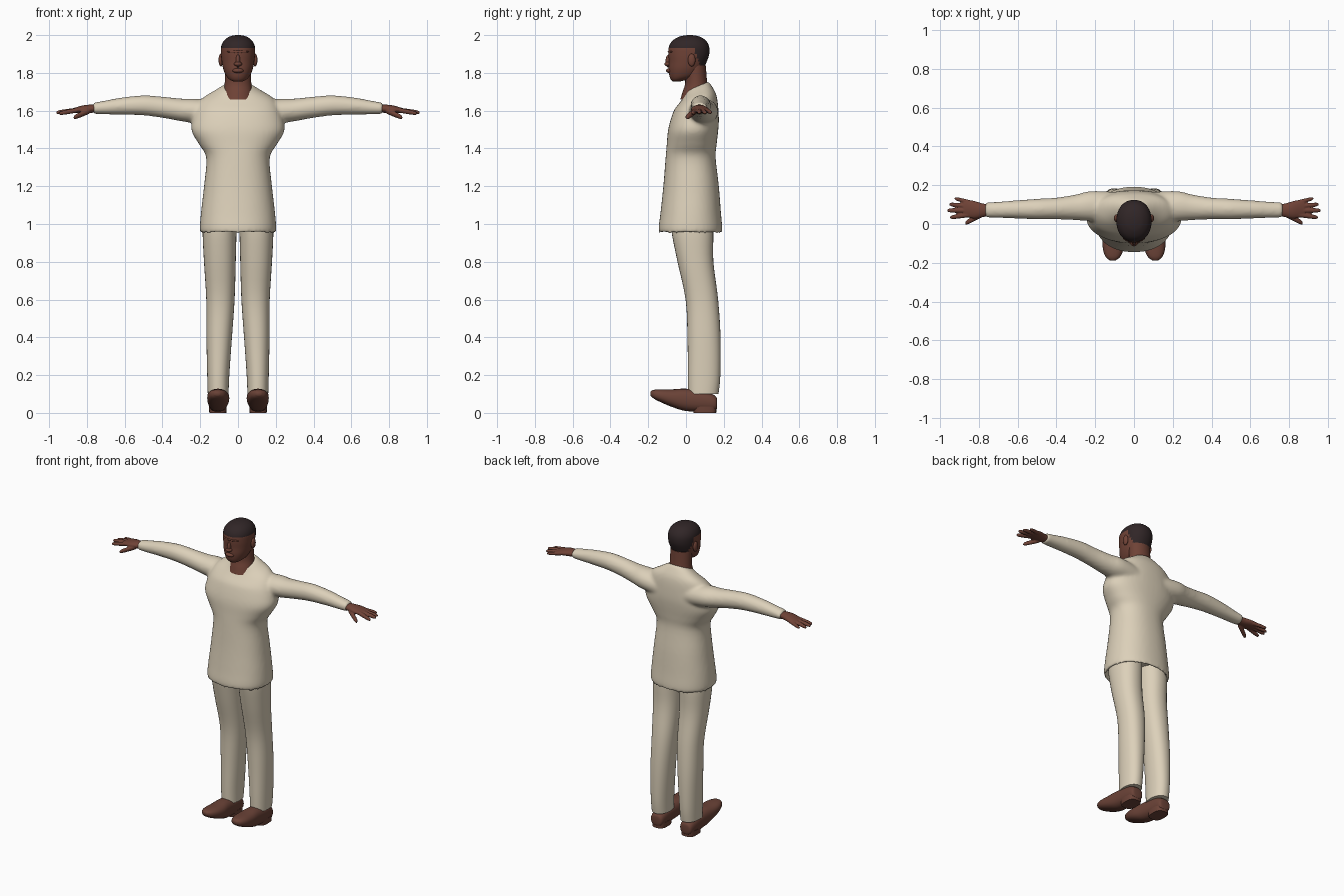
import bpy, bmesh, math
from mathutils import Matrix, Vector

if "Cube" in bpy.data.objects:
    bpy.data.objects.remove(bpy.data.objects["Cube"])


def material(name, rgb):
    m = bpy.data.materials.new(name)
    m.diffuse_color = (*rgb, 1)
    m.use_nodes = True
    m.node_tree.nodes["Principled BSDF"].inputs["Base Color"].default_value = m.diffuse_color
    return m


CREAM = material("cream cloth", (0.72, 0.635, 0.49))
SKIN = material("brown skin", (0.16, 0.055, 0.037))
HAIR = material("dark hair", (0.03, 0.019, 0.02))
LEATHER = material("brown leather", (0.145, 0.055, 0.038))


def spline(rows, steps):
    """Smooth curve through the section rows."""
    out = []
    for i in range(len(rows) - 1):
        p = [rows[max(0, min(len(rows) - 1, i + k))] for k in (-1, 0, 1, 2)]
        for s in range(steps):
            t = s / steps
            out.append([0.5 * (2 * b + (c - a) * t + (2 * a - 5 * b + 4 * c - d) * t * t
                               + (3 * b - a - 3 * c + d) * t ** 3) for a, b, c, d in zip(*p)])
    return out + [list(rows[-1])]


def loft(bm, axis, rows, n=32, steps=4, power=2.0, side=1):
    """Rows are (position, a_min, a_max, b_min, b_max) in the two other axes."""
    rings = []
    for t, a0, a1, b0, b1 in spline(rows, steps):
        ring = []
        for k in range(n):
            c, s = math.cos(2 * math.pi * k / n), math.sin(2 * math.pi * k / n)
            a = (a0 + a1) / 2 + (a1 - a0) / 2 * math.copysign(abs(c) ** (2 / power), c)
            b = (b0 + b1) / 2 + (b1 - b0) / 2 * math.copysign(abs(s) ** (2 / power), s)
            co = {"x": (t, a, b), "y": (a, t, b), "z": (a, b, t)}[axis]
            ring.append(bm.verts.new((co[0] * side, co[1], co[2])))
        rings.append(ring)
    for r, q in zip(rings, rings[1:]):
        for k in range(n):
            bm.faces.new((r[k], r[(k + 1) % n], q[(k + 1) % n], q[k]))
    bm.faces.new(rings[0])
    bm.faces.new(rings[-1])


def ball(bm, centre, radii):
    mat = Matrix.Translation(centre) @ Matrix.Diagonal((*radii, 1))
    bmesh.ops.create_uvsphere(bm, u_segments=16, v_segments=10, radius=1, matrix=mat)


def finish(bm, name, mats, voxel=0, mirror=False, relax=4):
    bmesh.ops.recalc_face_normals(bm, faces=bm.faces[:])
    me = bpy.data.meshes.new(name)
    bm.to_mesh(me)
    bm.free()
    for m in mats:
        me.materials.append(m)
    ob = bpy.data.objects.new(name, me)
    bpy.context.collection.objects.link(ob)
    bpy.ops.object.select_all(action="DESELECT")
    ob.select_set(True)
    bpy.context.view_layer.objects.active = ob
    bpy.ops.object.shade_smooth_by_angle(angle=math.radians(60))
    if voxel:
        r = ob.modifiers.new("blend", "REMESH")
        r.mode, r.voxel_size, r.use_smooth_shade = "VOXEL", voxel, True
        s = ob.modifiers.new("relax", "SMOOTH")
        s.factor, s.iterations = 0.5, relax
    if mirror:
        ob.modifiers.new("mirror", "MIRROR")
    return ob


# Tunic: body with a hollow hem and a collar tilted forward
bm = bmesh.new()
body = [(1.01, .165, -.11, .155), (.965, .185, -.13, .175), (.95, .197, -.14, .188),
        (.98, .202, -.145, .192), (1.06, .196, -.135, .185), (1.2, .180, -.12, .174),
        (1.35, .168, -.108, .157), (1.42, .205, -.102, .162), (1.49, .245, -.096, .17),
        (1.55, .24, -.082, .174), (1.62, .215, -.057, .17), (1.665, .185, -.03, .16),
        (1.70, .125, -.008, .14), (1.73, .075, .0, .12)]
loft(bm, "z", [(z, -r, r, f, b) for z, r, f, b in body], n=48, power=2.25)
for v in bm.verts:
    if v.co.z > 1.6:
        v.co.z += (v.co.y - .06) * .4 * (v.co.z - 1.6) / .13
# Tunic: sleeves
sleeve = [(.08, .085, 1.58, .08, .07), (.22, .092, 1.597, .078, .066),
          (.3, .086, 1.604, .066, .06), (.4, .08, 1.618, .056, .056),
          (.5, .077, 1.628, .053, .053), (.62, .075, 1.624, .046, .045),
          (.7, .073, 1.617, .042, .037), (.768, .072, 1.612, .039, .03)]
for side in (1, -1):
    loft(bm, "x", [(x, y - ry, y + ry, z - rz, z + rz) for x, y, z, ry, rz in sleeve], side=side)
finish(bm, "tunic", [CREAM], voxel=0.01, relax=6)

# Trouser legs
bm = bmesh.new()
loft(bm, "z", [(.1, .05, .16, .012, .172), (.2, .046, .163, .01, .182), (.4, .032, .167, .008, .183),
               (.6, .018, .168, -.002, .17), (.8, .012, .18, -.045, .145),
               (.95, .008, .187, -.075, .145), (1.03, .005, .18, -.08, .14)], power=2.2)
finish(bm, "trouser_leg", [CREAM], mirror=True)

# Shoes with lifted toes and a low heel
bm = bmesh.new()
loft(bm, "y", [(.165, .085, .13, .03, .07), (.155, .066, .148, .012, .09), (.1, .058, .156, .006, .115),
               (.0, .052, .16, .01, .128), (-.07, .046, .163, .03, .125), (-.13, .054, .16, .055, .125),
               (-.17, .072, .146, .075, .122), (-.188, .095, .124, .092, .113)], n=24, power=2.4)
finish(bm, "shoe", [LEATHER], mirror=True)
bm = bmesh.new()
loft(bm, "z", [(0, .062, .152, .04, .16), (.035, .06, .154, .035, .162)], n=24, steps=1, power=3)
finish(bm, "shoe_heel", [LEATHER], mirror=True)

# Hands: palm, four fingers and thumb
bm = bmesh.new()
loft(bm, "x", [(.73, .045, .1, 1.593, 1.63), (.78, .035, .106, 1.588, 1.632), (.82, .028, .118, 1.587, 1.628),
               (.86, .034, .125, 1.587, 1.617), (.88, .045, .118, 1.592, 1.611)], n=24)
fingers = [((.84, .11, 1.602), (.925, .132, 1.59), .0105), ((.85, .09, 1.603), (.953, .102, 1.588), .0115),
           ((.85, .07, 1.603), (.963, .07, 1.59), .012), ((.85, .048, 1.603), (.948, .034, 1.585), .012),
           ((.785, .05, 1.6), (.87, .004, 1.563), .0145)]
for start, end, r in fingers:
    a, b = Vector(start), Vector(end)
    rows = []
    for t, k in ((0, 1.1), (.5, 1.05), (.85, .9), (.97, .6), (1, .3)):
        p = a.lerp(b, t)
        rows.append((p.x, p.y - r * k, p.y + r * k, p.z - r * k, p.z + r * k))
    loft(bm, "x", rows, n=12)
finish(bm, "hand", [SKIN], voxel=0.004, mirror=True, relax=2)

# Neck
bm = bmesh.new()
loft(bm, "z", [(1.66, -.085, .085, -.03, .13), (1.70, -.077, .077, -.018, .122),
               (1.75, -.07, .07, -.004, .112), (1.84, -.07, .07, -.01, .105)])
finish(bm, "neck", [SKIN])

# Head: skull, nose, lips, brow and ears; hair set by a hairline rule
bm = bmesh.new()
skull = [(1.755, .025, -.07, -.03), (1.765, .045, -.08, .01), (1.785, .063, -.088, .06),
         (1.82, .078, -.092, .09), (1.86, .086, -.091, .11), (1.9, .09, -.093, .123),
         (1.94, .089, -.09, .122), (1.97, .075, -.072, .106), (1.99, .05, -.04, .078),
         (1.998, .025, -.008, .048), (2.0, .004, .016, .024)]
loft(bm, "z", [(z, -r, r, f, b) for z, r, f, b in skull], n=48, steps=5, power=2.15)
ball(bm, (0, -.092, 1.862), (.012, .016, .035))
ball(bm, (0, -.094, 1.847), (.021, .021, .013))
ball(bm, (0, -.086, 1.812), (.03, .02, .013))
ball(bm, (0, -.064, 1.912), (.06, .033, .012))
for side in (1, -1):
    ball(bm, (side * .091, .03, 1.868), (.012, .02, .034))
for f in bm.faces:
    c = f.calc_center_median()
    hairline = 1.932 - .1 * max(0, min(1, (c.y - .04) / .035))
    f.material_index = 1 if c.z > hairline else 0
finish(bm, "head", [SKIN, HAIR])
